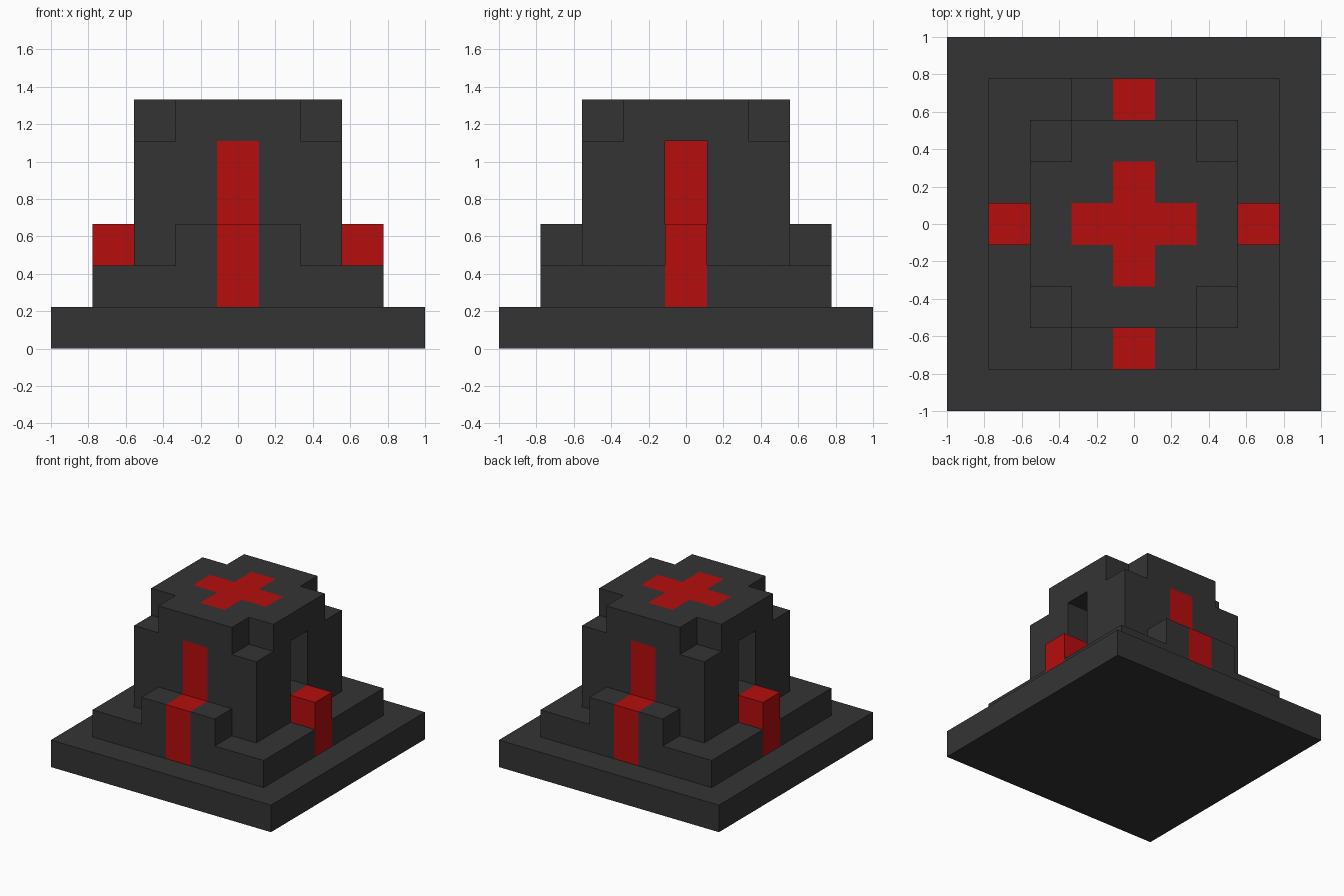
import bpy
import bmesh
from mathutils import Vector

U = 2 / 9  # block size; every part is laid out in blocks

default = bpy.data.objects.get("Cube")
if default:
    bpy.data.objects.remove(default, do_unlink=True)


def make_material(name, color):
    mat = bpy.data.materials.new(name)
    mat.use_nodes = True
    mat.diffuse_color = color
    bsdf = mat.node_tree.nodes["Principled BSDF"]
    bsdf.inputs["Base Color"].default_value = color
    return mat


DARK = make_material("charcoal", (0.034, 0.034, 0.034, 1))
RED = make_material("red", (0.46, 0.004, 0.004, 1))


def add_prism(bm, profile, y0, y1):
    """Extrude an x-z profile along y."""
    face = bm.faces.new([bm.verts.new((x, y0, z)) for x, z in profile])
    ext = bmesh.ops.extrude_face_region(bm, geom=[face])
    moved = [v for v in ext["geom"] if isinstance(v, bmesh.types.BMVert)]
    bmesh.ops.translate(bm, verts=moved, vec=(0, y1 - y0, 0))
    bmesh.ops.recalc_face_normals(bm, faces=bm.faces)


def add_box(bm, x, y, z):
    profile = [(x[0], z[0]), (x[1], z[0]), (x[1], z[1]), (x[0], z[1])]
    add_prism(bm, profile, *y)


def finish(bm, name, *materials):
    bmesh.ops.scale(bm, verts=bm.verts, vec=(U, U, U))
    mesh = bpy.data.meshes.new(name)
    bm.to_mesh(mesh)
    bm.free()
    for mat in materials:
        mesh.materials.append(mat)
    obj = bpy.data.objects.new(name, mesh)
    bpy.context.collection.objects.link(obj)
    return obj


def is_red(c):
    """Bands run up the middle of each side; a cross lies on the roof."""
    near, far = sorted((abs(c.x), abs(c.y)))
    if near > 0.49:
        return False
    if c.z > 5.9:
        return far < 1.49
    niche_floor = abs(c.z - 3) < 0.01 and far < 2.49
    return 1.01 < c.z < 4.99 and not niche_floor


def paint(obj):
    """Cut faces along the band edges, colour them, and merge the rest."""
    bm = bmesh.new()
    bm.from_mesh(obj.data)
    planes = [(axis, s * d) for axis in "xy" for s in (-1, 1) for d in (0.5, 1.5)]
    planes += [("z", 3), ("z", 5)]
    for axis, d in planes:
        normal = Vector([float(axis == a) for a in "xyz"])
        bmesh.ops.bisect_plane(bm, geom=bm.verts[:] + bm.edges[:] + bm.faces[:],
                               plane_co=normal * d * U, plane_no=normal, dist=1e-5)
    for f in bm.faces:
        f.material_index = int(is_red(f.calc_center_median() / U))
    bmesh.ops.dissolve_limit(bm, angle_limit=0.01, verts=bm.verts, edges=bm.edges,
                             delimit={'MATERIAL'})
    bm.to_mesh(obj.data)
    bm.free()


# Base slab
bm = bmesh.new()
add_box(bm, (-4.5, 4.5), (-4.5, 4.5), (0, 1))
finish(bm, "base_slab", DARK)

# Plinth with a raised step at front and back
bm = bmesh.new()
half = [(3.5, 1), (3.5, 2), (1.5, 2), (1.5, 3)]
add_prism(bm, half + [(-x, z) for x, z in reversed(half)], -3.5, 3.5)
paint(finish(bm, "stepped_plinth", DARK, RED))

# Tower block
bm = bmesh.new()
add_box(bm, (-2.5, 2.5), (-2.5, 2.5), (2, 6))
tower = finish(bm, "tower", DARK, RED)

# Cutter for the roof corners and the side niches
bm = bmesh.new()
spans = [(-3, -1.5), (1.5, 3)]
for x in spans:
    add_box(bm, x, (-0.5, 0.5), (3, 5))
    for y in spans:
        add_box(bm, x, y, (5, 7))
cutter = finish(bm, "tower_cutter", DARK)
cutter.hide_render = True

cut = tower.modifiers.new("cut", 'BOOLEAN')
cut.operation = 'DIFFERENCE'
cut.solver = 'EXACT'
cut.object = cutter
bpy.context.view_layer.objects.active = tower
bpy.ops.object.modifier_apply(modifier=cut.name)
bpy.data.objects.remove(cutter, do_unlink=True)
paint(tower)

# Red blocks below the side niches
for side, x in (("left", (2.5, 3.5)), ("right", (-3.5, -2.5))):
    bm = bmesh.new()
    add_box(bm, x, (-0.5, 0.5), (2, 3))
    finish(bm, side + "_side_block", RED)
